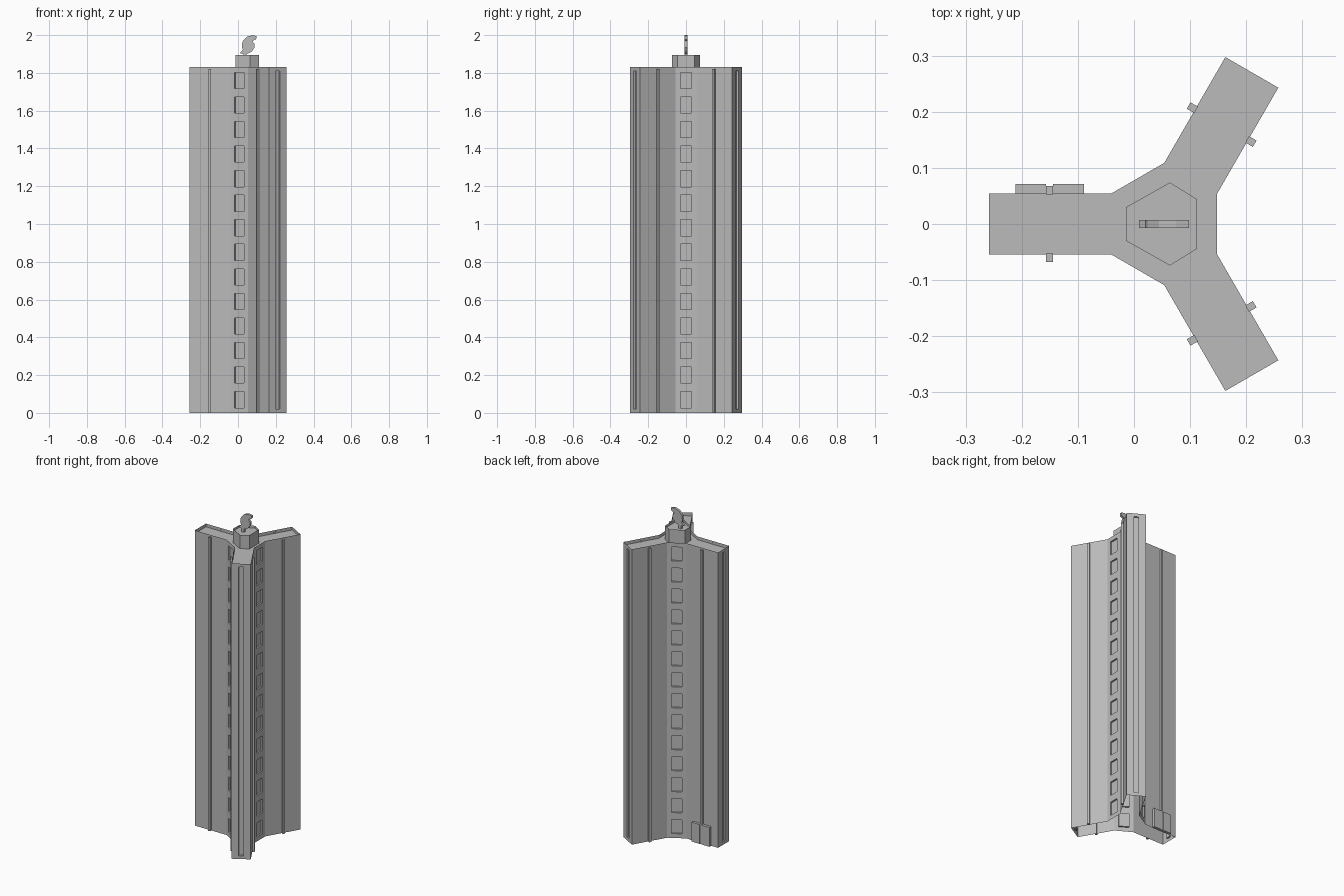
import bpy, bmesh
from math import radians
from mathutils import Vector, Matrix

cube = bpy.data.objects.get("Cube")
if cube:
    bpy.data.objects.remove(cube, do_unlink=True)

HUB = Vector((0.054, 0, 0))
REACH, HALF, NECK = 0.312, 0.0545, 0.0943
HEIGHT, RIM = 1.83, 0.0135

concrete = bpy.data.materials.new("concrete_grey")
concrete.use_nodes = True
concrete.diffuse_color = (0.5, 0.5, 0.5, 1)
concrete.node_tree.nodes["Principled BSDF"].inputs["Base Color"].default_value = (0.5, 0.5, 0.5, 1)


def finish(name, bm):
    mesh = bpy.data.meshes.new(name)
    bm.to_mesh(mesh)
    bm.free()
    mesh.materials.append(concrete)
    obj = bpy.data.objects.new(name, mesh)
    bpy.context.collection.objects.link(obj)
    return obj


def turned(x, y, angle):
    return HUB + Matrix.Rotation(radians(angle), 3, 'Z') @ Vector((x, y, 0))


def sink(bm, face, depth):
    shift = -face.normal * depth
    new = bmesh.ops.extrude_discrete_faces(bm, faces=[face])["faces"][0]
    bmesh.ops.translate(bm, verts=new.verts, vec=shift)


def wall(bm, a, b, z0, z1, width=0, openings=(), depth=0.01):
    """Wall from a to b (counterclockwise), with sunken rectangles."""
    length = (b - a).length
    margin = (1 - width / length) / 2
    cols = [0, margin, 1 - margin, 1] if openings else [0, 1]
    rows = [z0] + [z for pair in openings for z in pair] + [z1]
    grid = [[bm.verts.new(a.lerp(b, t) + Vector((0, 0, z))) for t in cols] for z in rows]
    sunken = []
    for r in range(len(rows) - 1):
        for c in range(len(cols) - 1):
            face = bm.faces.new((grid[r][c], grid[r][c + 1], grid[r + 1][c + 1], grid[r + 1][c]))
            face.normal_update()
            if openings and c == 1 and r % 2:
                sunken.append(face)
    for face in sunken:
        sink(bm, face, depth)


def sunken_roof(bm, outline, z, rim, depth):
    face = bm.faces.new([bm.verts.new((p.x, p.y, z)) for p in outline])
    face.normal_update()
    bmesh.ops.inset_region(bm, faces=[face], thickness=rim, use_even_offset=True)
    face.normal_update()
    sink(bm, face, depth)


def block(name, lo, hi, angle=0):
    """Box in wing coordinates, turned about the hub."""
    bm = bmesh.new()
    bmesh.ops.create_cube(bm, size=1)
    for v in bm.verts:
        p = [lo[i] + (v.co[i] + 0.5) * (hi[i] - lo[i]) for i in range(3)]
        v.co = turned(p[0], p[1], angle) + Vector((0, 0, p[2]))
    return finish(name, bm)


# Three-winged tower, open underneath
bm = bmesh.new()
windows = [(0.07 + 0.13 * i - 0.043, 0.07 + 0.13 * i + 0.043) for i in range(14)]
outline = []
for angle in (60, 180, 300):
    neck_a, end_a, end_b, neck_b = [turned(x, y, angle) for x, y in
                                    ((NECK, -HALF), (REACH, -HALF), (REACH, HALF), (NECK, HALF))]
    outline += [neck_a, end_a, end_b, neck_b]
    wall(bm, neck_a, end_a, 0, HEIGHT)
    wall(bm, end_a, end_b, 0, HEIGHT, 0.026, [(0.02, HEIGHT - 0.02)])
    wall(bm, end_b, neck_b, 0, HEIGHT)
    wall(bm, neck_b, turned(NECK, -HALF, angle + 120), 0, HEIGHT, 0.06, windows)
sunken_roof(bm, outline, HEIGHT, RIM, 0.02)
bmesh.ops.remove_doubles(bm, verts=bm.verts, dist=0.0001)
finish("tower", bm)

# Slim vertical fins on both sides of each wing
for angle in (60, 180, 300):
    for side in (-1, 1):
        y = sorted((side * (HALF - 0.002), side * 0.068))
        block("wing_fin", (0.198, y[0], 0), (0.211, y[1], HEIGHT - 0.01), angle)

# Entrance porch at the back of one wing, split by the fin
for x0, x1 in ((0.143, 0.198), (0.211, 0.265)):
    block("entrance_porch", (x0, -0.071, 0), (x1, -HALF + 0.002, 0.12), 180)

# Roof core with its own parapet
bm = bmesh.new()
right_side = [(0.111, 0.045), (0.064, 0.074), (-0.014, 0.03)]
core = [Vector((x, y, 0)) for x, y in right_side]
core += [Vector((p.x, -p.y, 0)) for p in reversed(core)]
for a, b in zip(core, core[1:] + core[:1]):
    wall(bm, a, b, HEIGHT - 0.02, 1.895)
sunken_roof(bm, core, 1.895, 0.011, 0.015)
bmesh.ops.remove_doubles(bm, verts=bm.verts, dist=0.0001)
finish("roof_core", bm)

# Thin curved sculpture on the core
profile = [(0.03, 1.88), (0.045, 1.88), (0.046, 1.9), (0.072, 1.912), (0.088, 1.935),
           (0.086, 1.955), (0.076, 1.968), (0.096, 1.978), (0.098, 1.995), (0.075, 2.0),
           (0.045, 1.99), (0.024, 1.966), (0.02, 1.94), (0.026, 1.922), (0.009, 1.905), (0.03, 1.9)]
bm = bmesh.new()
front = bm.faces.new([bm.verts.new((x, -0.007, z)) for x, z in profile])
back = bmesh.ops.extrude_face_region(bm, geom=[front])["geom"]
bmesh.ops.translate(bm, verts=[g for g in back if isinstance(g, bmesh.types.BMVert)], vec=(0, 0.014, 0))
bmesh.ops.recalc_face_normals(bm, faces=bm.faces)
finish("roof_sculpture", bm)
